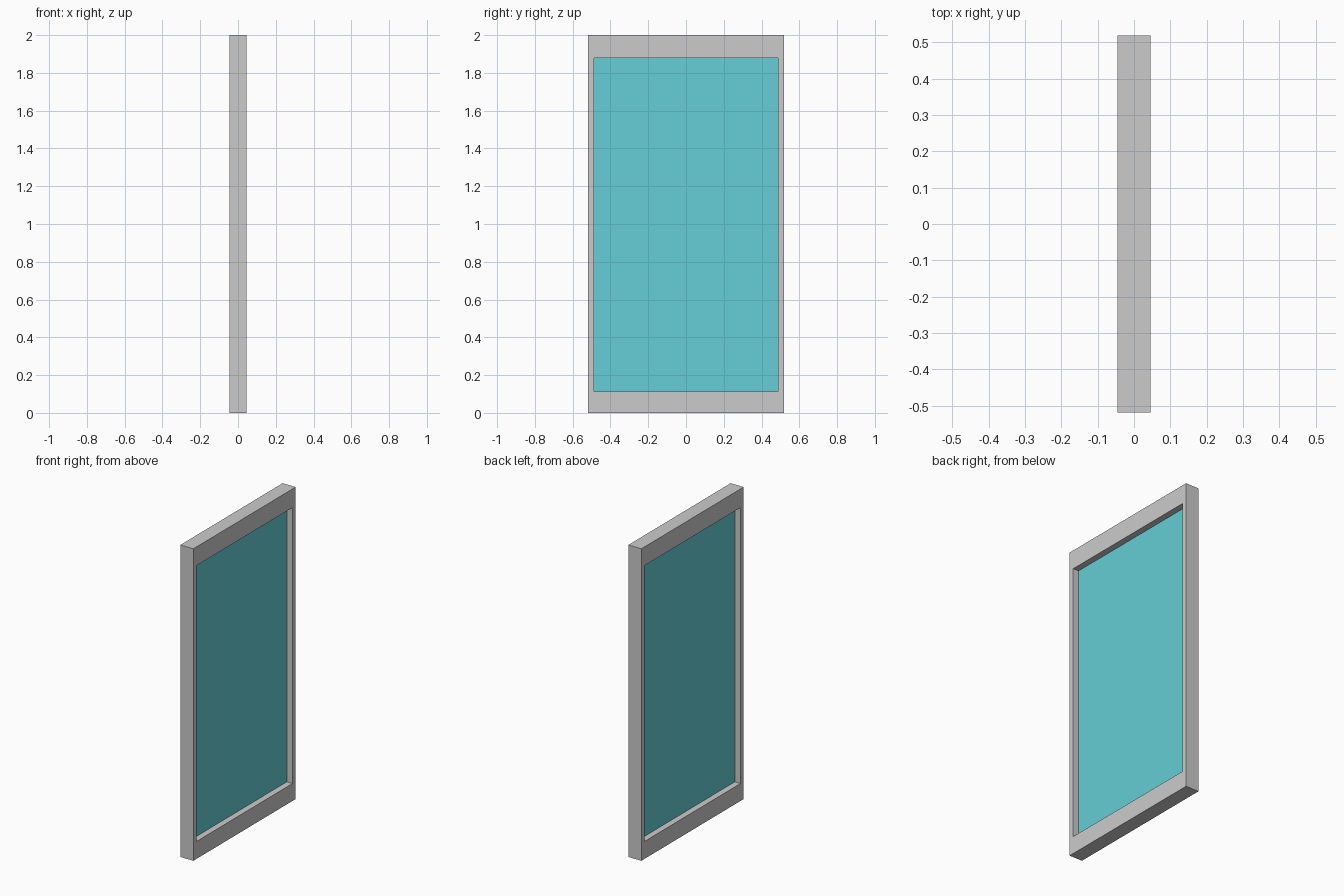
import bpy, bmesh

if "Cube" in bpy.data.objects:
    bpy.data.objects.remove(bpy.data.objects["Cube"])

HALF_DEPTH = 0.046
OUTER = (-0.518, 0.518, 0.0, 2.0)      # y min, y max, z min, z max
INNER = (-0.486, 0.486, 0.112, 1.88)
GLASS_HALF = 0.006


def finish(name, bm):
    bmesh.ops.recalc_face_normals(bm, faces=bm.faces)
    mesh = bpy.data.meshes.new(name)
    bm.to_mesh(mesh)
    bm.free()
    obj = bpy.data.objects.new(name, mesh)
    bpy.context.collection.objects.link(obj)
    return obj


def rect_loop(bm, rect, x):
    y0, y1, z0, z1 = rect
    return [bm.verts.new((x, y, z)) for y, z in ((y0, z0), (y1, z0), (y1, z1), (y0, z1))]


def bridge(bm, a, b):
    for i in range(4):
        j = (i + 1) % 4
        bm.faces.new((a[i], a[j], b[j], b[i]))


# Frame: rectangular ring with a through opening
bm = bmesh.new()
loops = [rect_loop(bm, r, x) for r, x in (
    (OUTER, -HALF_DEPTH), (OUTER, HALF_DEPTH), (INNER, HALF_DEPTH), (INNER, -HALF_DEPTH))]
for i in range(4):
    bridge(bm, loops[i], loops[(i + 1) % 4])
finish("window_frame", bm)

# Glass: thin pane in the middle of the opening
bm = bmesh.new()
back, front = rect_loop(bm, INNER, -GLASS_HALF), rect_loop(bm, INNER, GLASS_HALF)
bridge(bm, back, front)
bm.faces.new(back)
bm.faces.new(front)
glass = finish("glass_pane", bm)
mat = bpy.data.materials.new("tinted_glass")
mat.diffuse_color = (0.13, 0.62, 0.67, 1.0)
mat.use_nodes = True
mat.node_tree.nodes["Principled BSDF"].inputs["Base Color"].default_value = mat.diffuse_color
glass.data.materials.append(mat)
